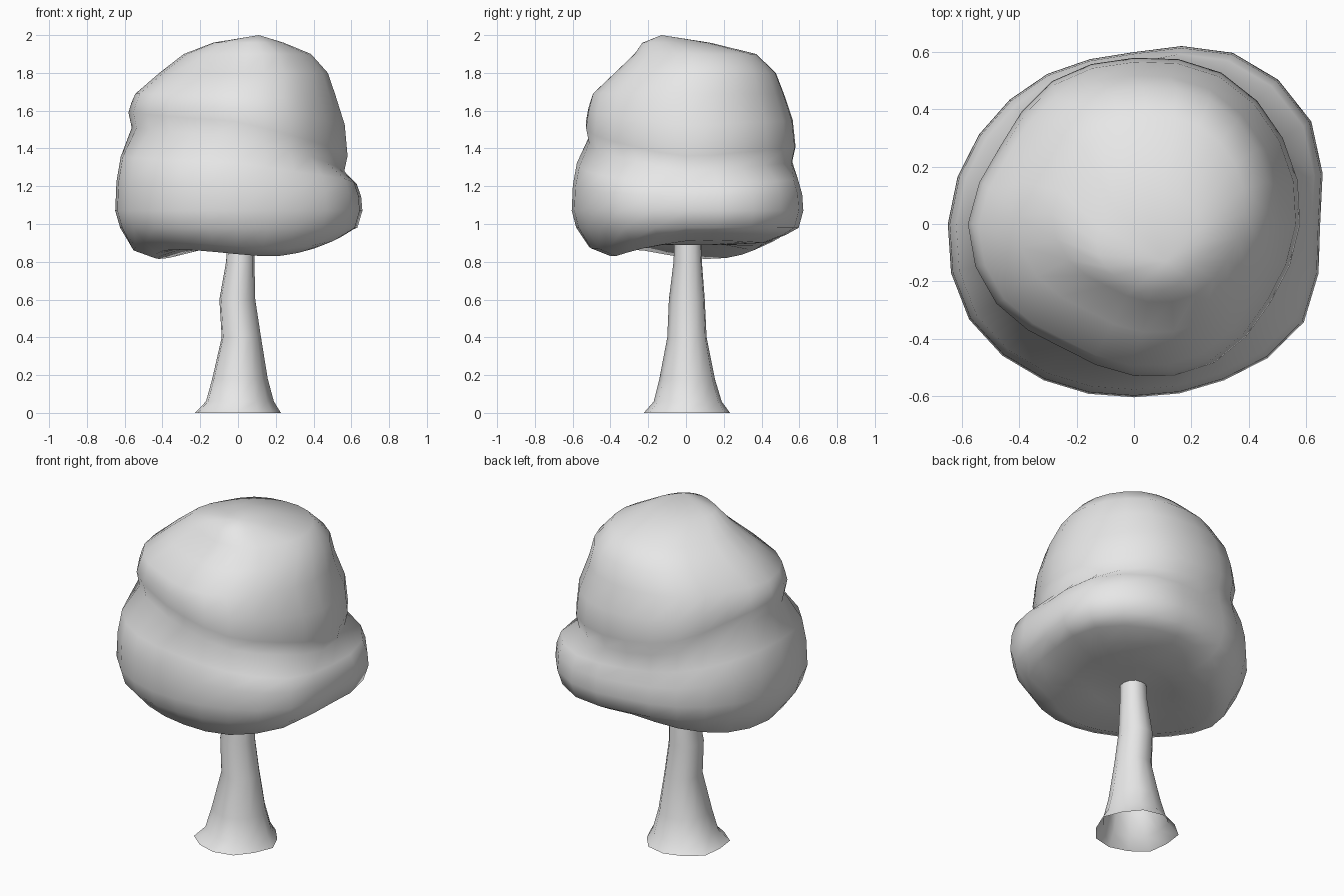
import bpy
import math

cube = bpy.data.objects.get("Cube")
if cube:
    bpy.data.objects.remove(cube, do_unlink=True)

grey = bpy.data.materials.new("light_grey")
grey.use_nodes = True
grey.diffuse_color = (0.8, 0.8, 0.8, 1)
grey.node_tree.nodes["Principled BSDF"].inputs["Base Color"].default_value = (0.8, 0.8, 0.8, 1)


def sample(values, t):
    """Smooth periodic curve through evenly spaced values, t in turns."""
    n = len(values)
    i, f = divmod(t * n, 1)
    a, b, c, d = (values[(int(i) + k) % n] for k in (-1, 0, 1, 2))
    return b + 0.5 * f * (c - a + f * (2 * a - 5 * b + 4 * c - d + f * (3 * (b - c) + d - a)))


def loft(name, rings, bottom=None, top=None):
    """Skin a stack of equal rings, listed bottom to top, with optional end points."""
    n = len(rings[0])
    verts = [p for ring in rings for p in ring]
    faces = []
    for r in range(len(rings) - 1):
        for i in range(n):
            j = (i + 1) % n
            faces.append((r * n + i, r * n + j, (r + 1) * n + j, (r + 1) * n + i))
    if bottom:
        verts.append(bottom)
        faces += [((i + 1) % n, i, len(verts) - 1) for i in range(n)]
    if top:
        verts.append(top)
        base = (len(rings) - 1) * n
        faces += [(base + i, base + (i + 1) % n, len(verts) - 1) for i in range(n)]
    mesh = bpy.data.meshes.new(name)
    mesh.from_pydata(verts, [], faces)
    mesh.materials.append(grey)
    mesh.shade_smooth()
    obj = bpy.data.objects.new(name, mesh)
    bpy.context.collection.objects.link(obj)
    return obj


# Crown: a dome over a wider skirt, shaped by values every 30 degrees from +x
SKIRT = [.65, .715, .69, .60, .605, .625, .65, .665, .63, .605, .63, .685]
DOME = [.58, .60, .61, .58, .575, .54, .58, .555, .50, .53, .56, .55]
CREASE = [1.28, 1.30, 1.32, 1.33, 1.37, 1.45, 1.51, 1.5, 1.48, 1.46, 1.39, 1.33]
HEM = [.91, .91, .90, .90, .86, .82, .82, .86, .86, .84, .83, .87]
# Upper dome rings: (z, centre x, centre y, radius)
CAP = [(1.69, -.015, -.01, .51), (1.80, .03, .03, .43), (1.90, .05, .035, .325),
       (1.96, .055, -.06, .18)]
APEX = (0.11, -0.13, 2.0)
SIDES = 24


def crown_column(t):
    """Points of one vertical crown section, bottom to top."""
    skirt, dome, crease, hem = (sample(v, t) for v in (SKIRT, DOME, CREASE, HEM))
    drop = crease - 1.07
    widest = crease + 0.08
    cap = [(z, x, y, r * dome / .56) for z, x, y, r in CAP]
    section = [(.89, skirt * .35), (hem, skirt * .68), (hem + .04, skirt * .85),
               (.98, skirt * .96), (1.07, skirt), (1.07 + drop * .35, skirt * .99),
               (1.07 + drop * .65, skirt * .955), (crease, dome * .97), (widest, dome),
               ((widest + cap[0][0]) / 2, (dome + cap[0][3]) * .51)]
    rows = [(z, 0, 0, r) for z, r in section] + cap
    a = t * math.tau
    return [(x + r * math.cos(a), y + r * math.sin(a), z) for z, x, y, r in rows]


columns = [crown_column(i / SIDES) for i in range(SIDES)]
loft("crown", list(zip(*columns)), bottom=(0, 0, .9), top=APEX)

# Trunk: bent and flared, open at the foot; (z, centre x, centre y, radius)
TRUNK = [(0, -.01, .005, .228), (.06, .003, .01, .18), (.18, .005, .008, .147),
         (.40, .015, .008, .104), (.60, -.005, .008, .095), (.80, .012, .012, .075),
         (.93, .015, .012, .07)]
ROOTS = 12
trunk = []
for z, cx, cy, r in TRUNK:
    ring = []
    for i in range(ROOTS):
        a = math.tau * i / ROOTS
        ridge = r * (1 + 0.04 * math.cos(5 * a + 2 * z))
        ring.append((cx + ridge * math.cos(a), cy + ridge * math.sin(a), z))
    trunk.append(ring)
loft("trunk", trunk)
